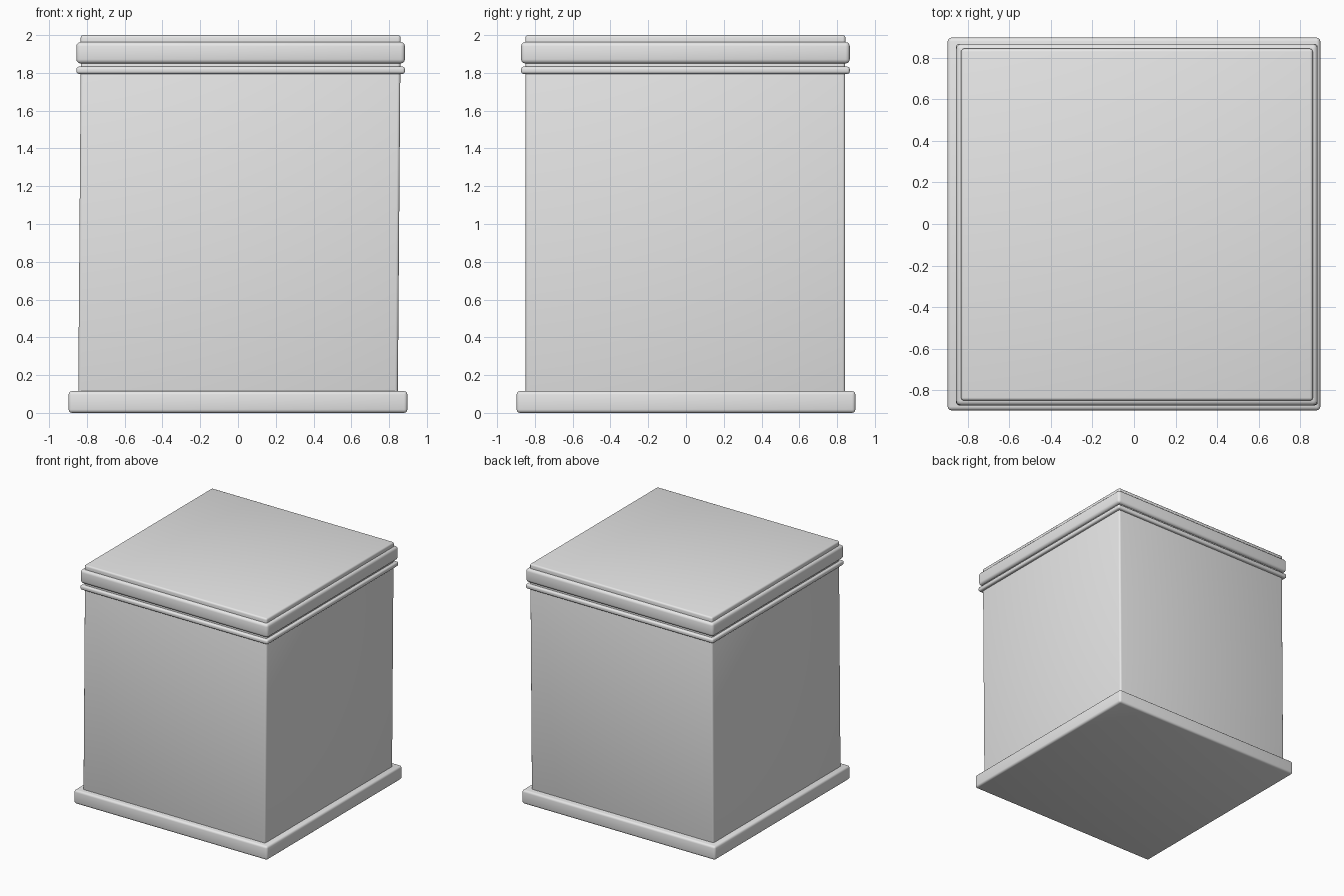
import bpy
import bmesh
from mathutils import Vector

cube = bpy.data.objects.get("Cube")
if cube:
    bpy.data.objects.remove(cube, do_unlink=True)

# Single plain grey stone
stone = bpy.data.materials.new("grey_stone")
stone.use_nodes = True
stone.diffuse_color = (0.8, 0.8, 0.8, 1)
stone.node_tree.nodes["Principled BSDF"].inputs["Base Color"].default_value = (0.8, 0.8, 0.8, 1)


def slab(name, half, z0, z1, low, high, radius):
    """Rounded square block whose centre moves from low to high."""
    bm = bmesh.new()
    bmesh.ops.create_cube(bm, size=2)
    for v in bm.verts:
        centre, z = (high, z1) if v.co.z > 0 else (low, z0)
        v.co = Vector((centre[0] + v.co.x * half, centre[1] + v.co.y * half, z))
    bmesh.ops.bevel(bm, geom=bm.edges[:], offset=radius, segments=3,
                    profile=0.5, affect='EDGES', clamp_overlap=True)
    mesh = bpy.data.meshes.new(name)
    bm.to_mesh(mesh)
    bm.free()
    mesh.materials.append(stone)
    obj = bpy.data.objects.new(name, mesh)
    bpy.context.collection.objects.link(obj)
    bpy.ops.object.select_all(action='DESELECT')
    obj.select_set(True)
    bpy.context.view_layer.objects.active = obj
    bpy.ops.object.shade_smooth_by_angle(angle=0.6)
    return obj


ground = (0, 0)
foot = (0, -0.003)
crown = (0.014, -0.003)

# Plinth, then the slightly leaning shaft
slab("base_plinth", 0.897, 0, 0.115, ground, ground, 0.018)
slab("shaft", 0.846, 0.08, 1.88, foot, crown, 0.015)

# Mouldings and lid around the top
slab("lower_moulding", 0.87, 1.795, 1.833, crown, crown, 0.013)
slab("upper_moulding", 0.87, 1.85, 1.963, crown, crown, 0.022)
slab("top_cap", 0.847, 1.92, 2.0, crown, crown, 0.014)
